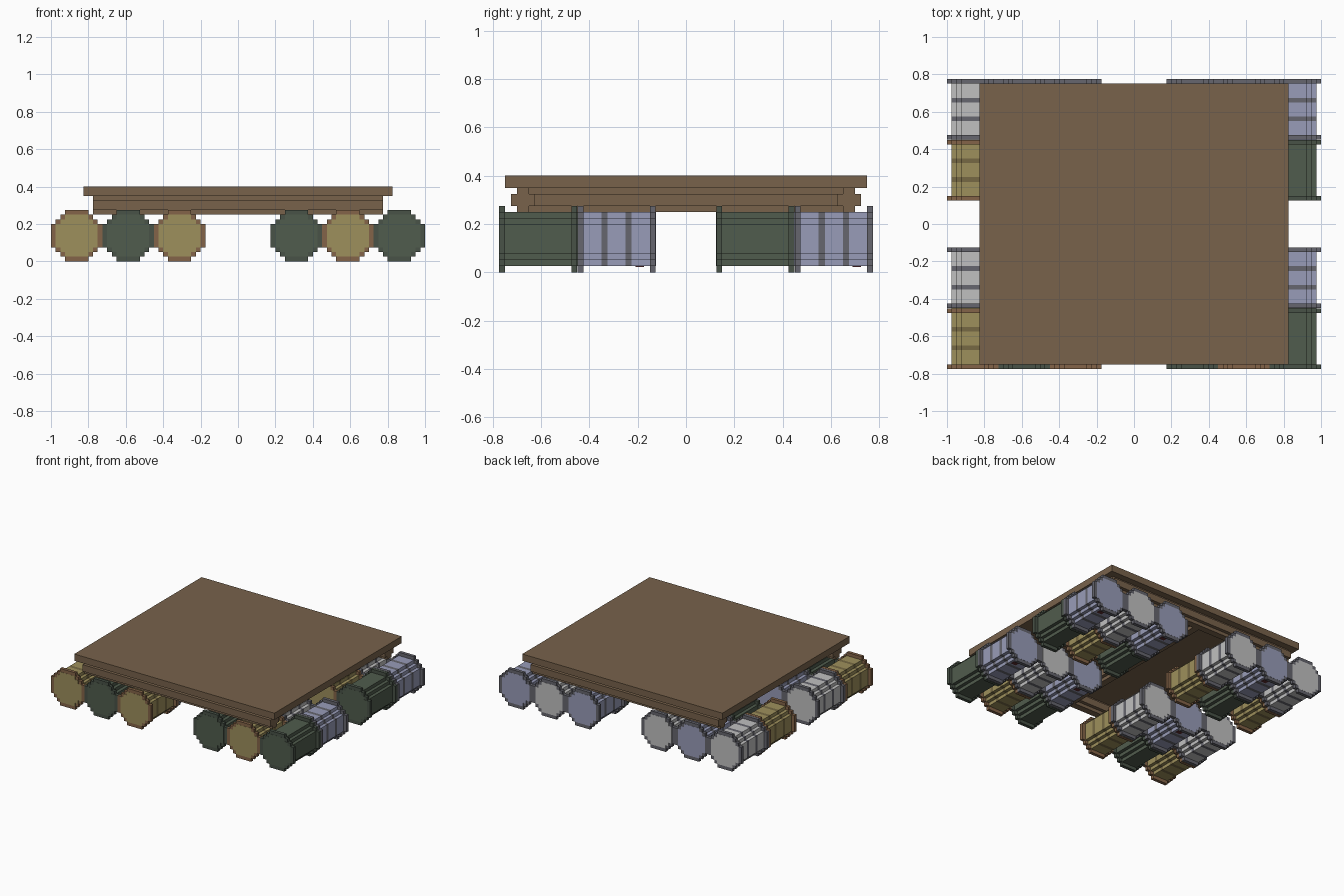
import bpy, bmesh, math
from mathutils import Vector

cube = bpy.data.objects.get("Cube")
if cube:
    bpy.data.objects.remove(cube, do_unlink=True)

V = 0.025  # size of one block step


def material(name, r, g, b):
    """Make a flat material from 0-255 display values."""
    lin = [((c / 255 + 0.055) / 1.055) ** 2.4 for c in (r, g, b)] + [1.0]
    m = bpy.data.materials.new(name)
    m.use_nodes = True
    m.diffuse_color = lin
    bsdf = m.node_tree.nodes["Principled BSDF"]
    bsdf.inputs["Base Color"].default_value = lin
    bsdf.inputs["Roughness"].default_value = 0.9
    return m


wood = material("brown wood", 120, 98, 75)
yellow = material("mustard yellow", 158, 144, 92)
olive = material("dark mustard", 118, 105, 68)
rust = material("rusty brown", 132, 100, 72)
green = material("army green", 80, 92, 77)
dark_green = material("dark green", 72, 82, 71)
lilac = material("pale lilac blue", 152, 156, 184)
white = material("light grey", 192, 192, 192)
grey = material("dark grey", 102, 102, 110)
maroon = material("dark maroon", 92, 44, 48)


def stepped_round(size, flat):
    """Outline of a block-stepped circle, in block steps."""
    a, h = flat / 2, size / 2
    corner, x, z = [(a, h)], a, h
    while z > a:
        z -= 1
        corner.append((x, z))
        x += 1
        corner.append((x, z))
    pts = []
    for _ in range(4):
        pts += corner
        corner = [(q, -p) for p, q in corner]
    return pts


def add_prism(bm, outline, stations, center, axis, mats):
    """Sweep an outline along x or y, one material per segment."""
    rings = []
    for s in stations:
        ring = []
        for p, q in outline:
            p, q = p * V, q * V
            off = Vector((p, s, q)) if axis == "y" else Vector((s, p, q))
            ring.append(bm.verts.new(center + off))
        rings.append(ring)
    n = len(outline)
    for i, m in enumerate(mats):
        a, b = rings[i], rings[i + 1]
        for k in range(n):
            f = bm.faces.new((a[k], a[(k + 1) % n], b[(k + 1) % n], b[k]))
            f.material_index = m
    bm.faces.new(rings[0]).material_index = mats[0]
    bm.faces.new(rings[-1]).material_index = mats[-1]


def finish(bm, name, mats):
    bmesh.ops.recalc_face_normals(bm, faces=bm.faces[:])
    me = bpy.data.meshes.new(name)
    bm.to_mesh(me)
    bm.free()
    ob = bpy.data.objects.new(name, me)
    bpy.context.collection.objects.link(ob)
    for m in mats:
        me.materials.append(m)
    return ob


RIM = stepped_round(11, 5)
BODY = stepped_round(9, 5)
BEAM = stepped_round(4, 2)


def barrel(name, x, y0, main, band, rim, bung=False):
    """Lying barrel from y0 to y0 + 13 steps: banded body, two rims, two caps."""
    bm = bmesh.new()
    c = Vector((x, y0, 5.5 * V))
    add_prism(bm, BODY, [k * V for k in (1, 4, 5, 8, 9, 12)], c, "y", [0, 1, 0, 1, 0])
    e = 0.001
    for lo, hi, c0, c1 in ((e, V, 0, 0.004), (12 * V, 13 * V - e, 13 * V - 0.004, 13 * V)):
        add_prism(bm, RIM, [lo, hi], c, "y", [2])
        add_prism(bm, BODY, [c0, c1], c, "y", [0])
    if bung:
        # small plug plate on the underside
        plug = [(-0.8, 0.1), (0.8, 0.1), (0.8, -0.1), (-0.8, -0.1)]
        add_prism(bm, plug, [9.6 * V, 11 * V], c + Vector((V, 0, -4.5 * V)), "y", [3])
    return finish(bm, name, [main, band, rim, maroon])


# Barrels: four clusters, three across and two deep
columns = [-0.8625, -0.5875, -0.3125, 0.3125, 0.5875, 0.8625]
for group, start in (("front", -0.775), ("back", 0.125)):
    for i, x in enumerate(columns):
        warm = i in (0, 2, 4)
        if warm:
            barrel(f"{group}_yellow_barrel_{i}", x, start, yellow, olive, rust)
            barrel(f"{group}_grey_barrel_{i}", x, start + 13 * V, white, grey, grey)
        else:
            barrel(f"{group}_green_barrel_{i}", x, start, green, green, dark_green)
            barrel(f"{group}_lilac_barrel_{i}", x, start + 13 * V, lilac, grey, grey, True)

# Wooden deck
bm = bmesh.new()
deck = [(-33, 1), (33, 1), (33, -1), (-33, -1)]
add_prism(bm, deck, [-0.75, 0.75], Vector((0, 0, 0.375)), "y", [0])
finish(bm, "deck", [wood])

# Beams under the deck
for name, y in (("front_beam", -0.675), ("back_beam", 0.675)):
    bm = bmesh.new()
    add_prism(bm, BEAM, [-0.775, 0.775], Vector((0, y, 0.30)), "x", [0])
    finish(bm, name, [wood])
bm = bmesh.new()
add_prism(bm, BEAM, [-0.65, 0.65], Vector((0, 0, 0.30)), "y", [0])
finish(bm, "centre_beam", [wood])
